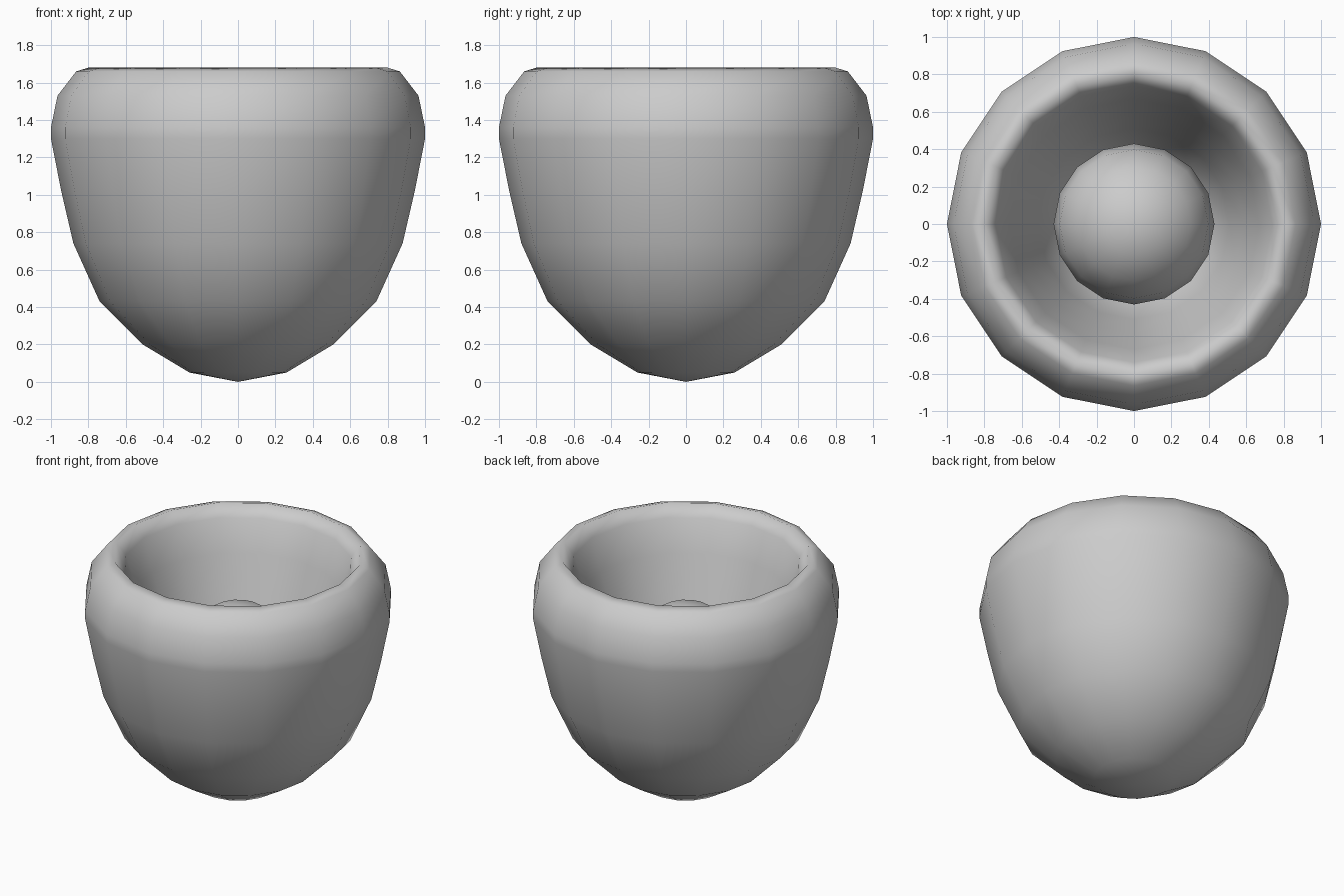
import bpy, bmesh, math

if "Cube" in bpy.data.objects:
    bpy.data.objects.remove(bpy.data.objects["Cube"])

SIDES = 16


def lathe(name, profile):
    """Spin a (radius, z) profile around z; radius 0 becomes a single pole."""
    bm = bmesh.new()
    rings = []
    for r, z in profile:
        if r == 0:
            rings.append([bm.verts.new((0, 0, z))] * SIDES)
        else:
            rings.append([bm.verts.new((r * math.cos(2 * math.pi * i / SIDES),
                                        r * math.sin(2 * math.pi * i / SIDES), z))
                          for i in range(SIDES)])
    for a, b in zip(rings, rings[1:]):
        for i in range(SIDES):
            j = (i + 1) % SIDES
            corners = list(dict.fromkeys((a[i], a[j], b[j], b[i])))
            bm.faces.new(corners)
    bmesh.ops.recalc_face_normals(bm, faces=bm.faces)
    for f in bm.faces:
        f.smooth = True
    mesh = bpy.data.meshes.new(name)
    bm.to_mesh(mesh)
    bm.free()
    obj = bpy.data.objects.new(name, mesh)
    bpy.context.collection.objects.link(obj)
    return obj


# Thick-walled cup: outside, rounded rim, then the funnel-shaped hollow
lathe("cup", [
    (0, 0), (0.26, 0.05), (0.51, 0.20), (0.74, 0.43), (0.88, 0.74),
    (0.945, 1.02), (1.0, 1.30), (1.0, 1.36), (0.965, 1.53), (0.865, 1.66),
    (0.80, 1.68), (0.74, 1.60), (0.67, 1.38), (0.59, 1.14), (0.51, 0.88),
    (0.43, 0.64), (0.28, 0.46), (0, 0.40),
])

# Ball sitting low in the hollow
R, CENTRE, RINGS = 0.43, 0.885, 8
ball = [(R * math.sin(math.pi * k / RINGS) if 0 < k < RINGS else 0,
         CENTRE - R * math.cos(math.pi * k / RINGS)) for k in range(RINGS + 1)]
lathe("ball", ball)
